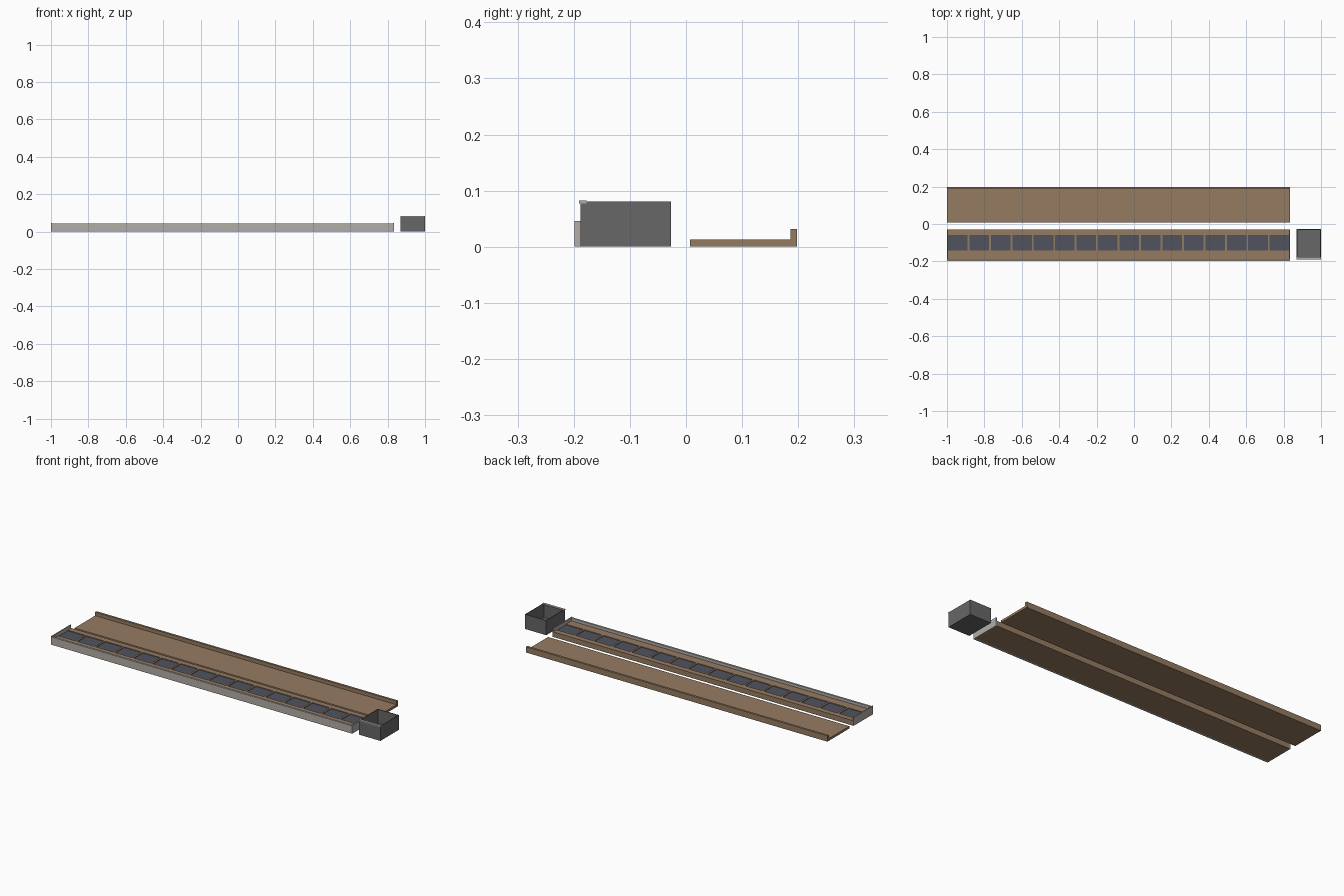
import bpy, bmesh

if "Cube" in bpy.data.objects:
    bpy.data.objects.remove(bpy.data.objects["Cube"])


def material(name, rgb):
    m = bpy.data.materials.new(name)
    m.diffuse_color = (*rgb, 1)
    m.use_nodes = True
    m.node_tree.nodes["Principled BSDF"].inputs["Base Color"].default_value = m.diffuse_color
    return m


WOOD = material("wood", (0.30, 0.20, 0.12))
SLATE = material("slate", (0.08, 0.088, 0.112))
STEEL = material("pale_metal", (0.45, 0.42, 0.39))
DARK = material("dark_metal", (0.135, 0.135, 0.14))


def box(name, x, y, z, mat, open_top=False):
    """Box from (min, max) ranges on each axis; optionally without its top face."""
    bm = bmesh.new()
    bmesh.ops.create_cube(bm, size=1)
    for v in bm.verts:
        for i, (lo, hi) in enumerate((x, y, z)):
            v.co[i] = hi if v.co[i] > 0 else lo
    if open_top:
        bm.normal_update()
        top = [f for f in bm.faces if f.normal.z > 0.9]
        bmesh.ops.delete(bm, geom=top, context='FACES_ONLY')
    mesh = bpy.data.meshes.new(name)
    bm.to_mesh(mesh)
    bm.free()
    mesh.materials.append(mat)
    ob = bpy.data.objects.new(name, mesh)
    bpy.context.collection.objects.link(ob)
    return ob


X0, X1 = -1.0, 0.835

# Back shelf board with its upright lip
box("shelf_board", (X0, X1), (0.007, 0.186), (0, 0.0125), WOOD)
box("shelf_lip", (X0, X1), (0.186, 0.198), (0, 0.032), WOOD)

# Front tray: base, two long rails and the crossbars between the panels
L, R = X0 + 0.005, X1 - 0.005
YB, YF = -0.06, -0.141
FRAME_TOP = 0.028
box("tray_base", (L, R), (-0.188, -0.03), (0, 0.012), WOOD)
box("tray_back_rail", (L, R), (YB, -0.03), (0.012, FRAME_TOP), WOOD)
box("tray_front_rail", (L, R), (-0.188, YF), (0.012, FRAME_TOP), WOOD)

COUNT, BAR = 16, 0.010
pitch = (X1 - X0) / COUNT
for i in range(COUNT):
    a = L if i == 0 else X0 + i * pitch + BAR / 2
    b = R if i == COUNT - 1 else X0 + (i + 1) * pitch - BAR / 2
    box(f"panel_{i + 1}", (a, b), (YF, YB), (0.012, FRAME_TOP - 0.004), SLATE)
    if i < COUNT - 1:
        box(f"crossbar_{i + 1}", (b, b + BAR), (YF, YB), (0.012, FRAME_TOP), WOOD)

# Pale fascia and end plates of the tray
box("front_fascia", (L, R), (-0.199, -0.188), (0, 0.043), STEEL)
for side, a, b in (("left", X0, L), ("right", R, X1)):
    box(f"{side}_end_plate", (a, b), (-0.199, -0.03), (0, 0.046), STEEL)

# Open bin with thin walls
bin_ob = box("open_bin", (0.87, 0.999), (-0.188, -0.027), (0, 0.081), DARK, open_top=True)
shell = bin_ob.modifiers.new("walls", 'SOLIDIFY')
shell.thickness = 0.004
shell.offset = -1
shell.use_even_offset = True

# Pale trim along the front rim of the bin
box("bin_rim_trim", (0.869, 1.0), (-0.191, -0.177), (0.077, 0.082), STEEL)
